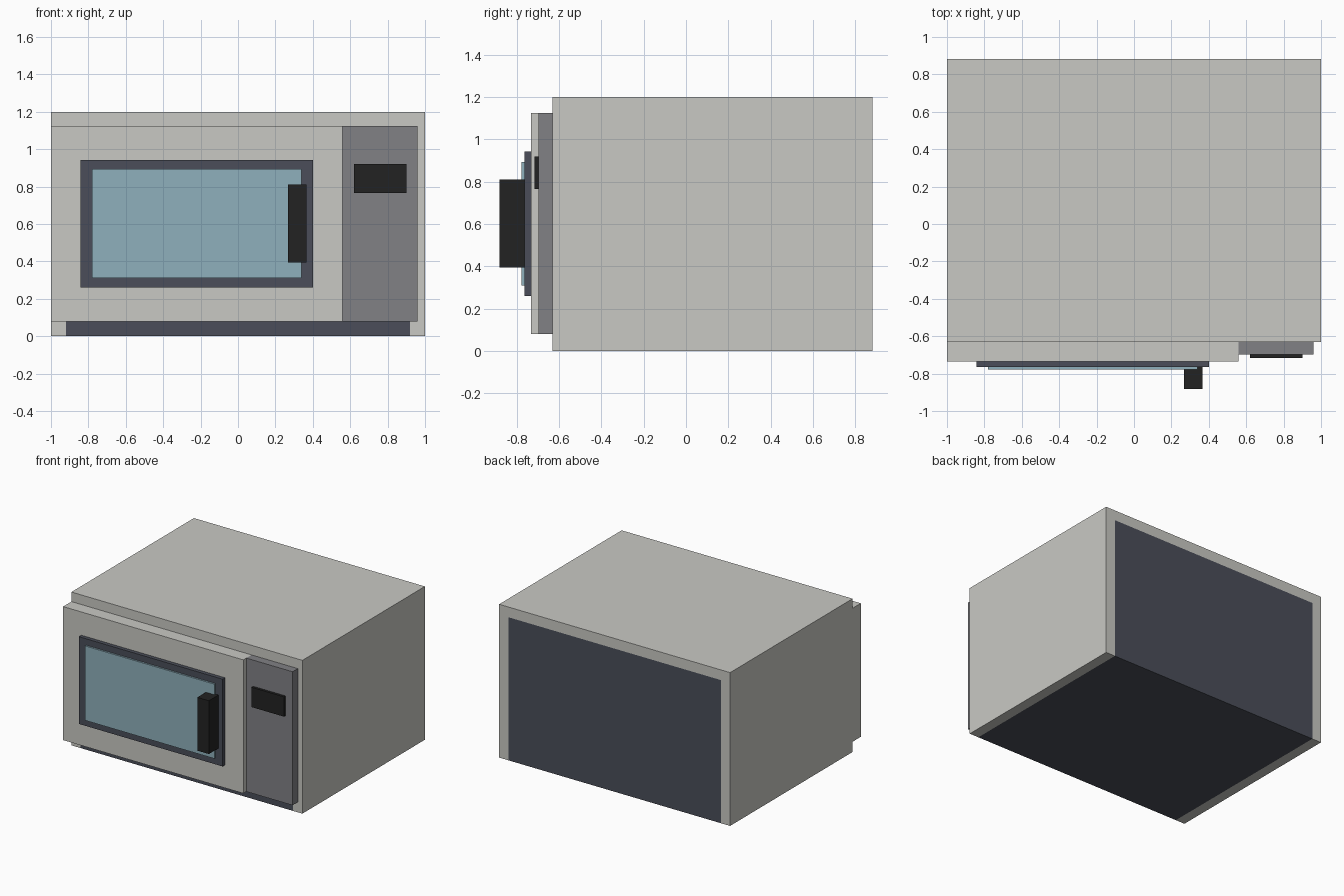
import bpy
import bmesh

if "Cube" in bpy.data.objects:
    bpy.data.objects.remove(bpy.data.objects["Cube"])

FRONT, BACK = -0.632, 0.883


def material(name, r, g, b):
    m = bpy.data.materials.new(name)
    m.diffuse_color = (r, g, b, 1)
    m.use_nodes = True
    m.node_tree.nodes["Principled BSDF"].inputs["Base Color"].default_value = m.diffuse_color
    return m


light = material("light_metal", 0.584, 0.584, 0.552)
dark = material("dark_metal", 0.069, 0.076, 0.100)
grey = material("panel_grey", 0.220, 0.220, 0.235)
black = material("black_plastic", 0.016, 0.016, 0.016)
blue = material("window_glass", 0.275, 0.434, 0.503)


def extrude_profile(name, points, y0, y1, mat):
    """Extrude an x-z outline from y0 back to y1."""
    bm = bmesh.new()
    face = bm.faces.new([bm.verts.new((x, y0, z)) for x, z in points])
    ext = bmesh.ops.extrude_face_region(bm, geom=[face])
    moved = [v for v in ext["geom"] if isinstance(v, bmesh.types.BMVert)]
    bmesh.ops.translate(bm, verts=moved, vec=(0, y1 - y0, 0))
    bmesh.ops.recalc_face_normals(bm, faces=bm.faces)
    mesh = bpy.data.meshes.new(name)
    bm.to_mesh(mesh)
    bm.free()
    mesh.materials.append(mat)
    obj = bpy.data.objects.new(name, mesh)
    bpy.context.collection.objects.link(obj)
    return obj


def box(name, x0, x1, y0, y1, z0, z1, mat):
    return extrude_profile(name, [(x0, z0), (x1, z0), (x1, z1), (x0, z1)], y0, y1, mat)


# Outer shell: an upside-down U wrapped over the dark core
extrude_profile("outer_shell", [(-1, 0), (-1, 1.2), (1, 1.2), (1, 0),
                                (0.92, 0), (0.92, 1.12), (-0.92, 1.12), (-0.92, 0)],
                FRONT, BACK, light)
box("inner_core", -0.92, 0.92, FRONT, BACK, 0, 1.12, dark)

# Door with framed window and handle
box("door", -1, 0.56, -0.734, FRONT, 0.08, 1.125, light)
box("window_frame", -0.843, 0.402, -0.764, -0.734, 0.26, 0.943, dark)
box("window_pane", -0.78, 0.34, -0.778, -0.764, 0.31, 0.893, blue)
box("door_handle", 0.266, 0.366, -0.883, -0.764, 0.393, 0.81, black)

# Control panel with display
box("control_panel", 0.56, 0.96, -0.697, FRONT, 0.08, 1.125, grey)
box("display", 0.62, 0.90, -0.717, -0.697, 0.765, 0.92, black)
